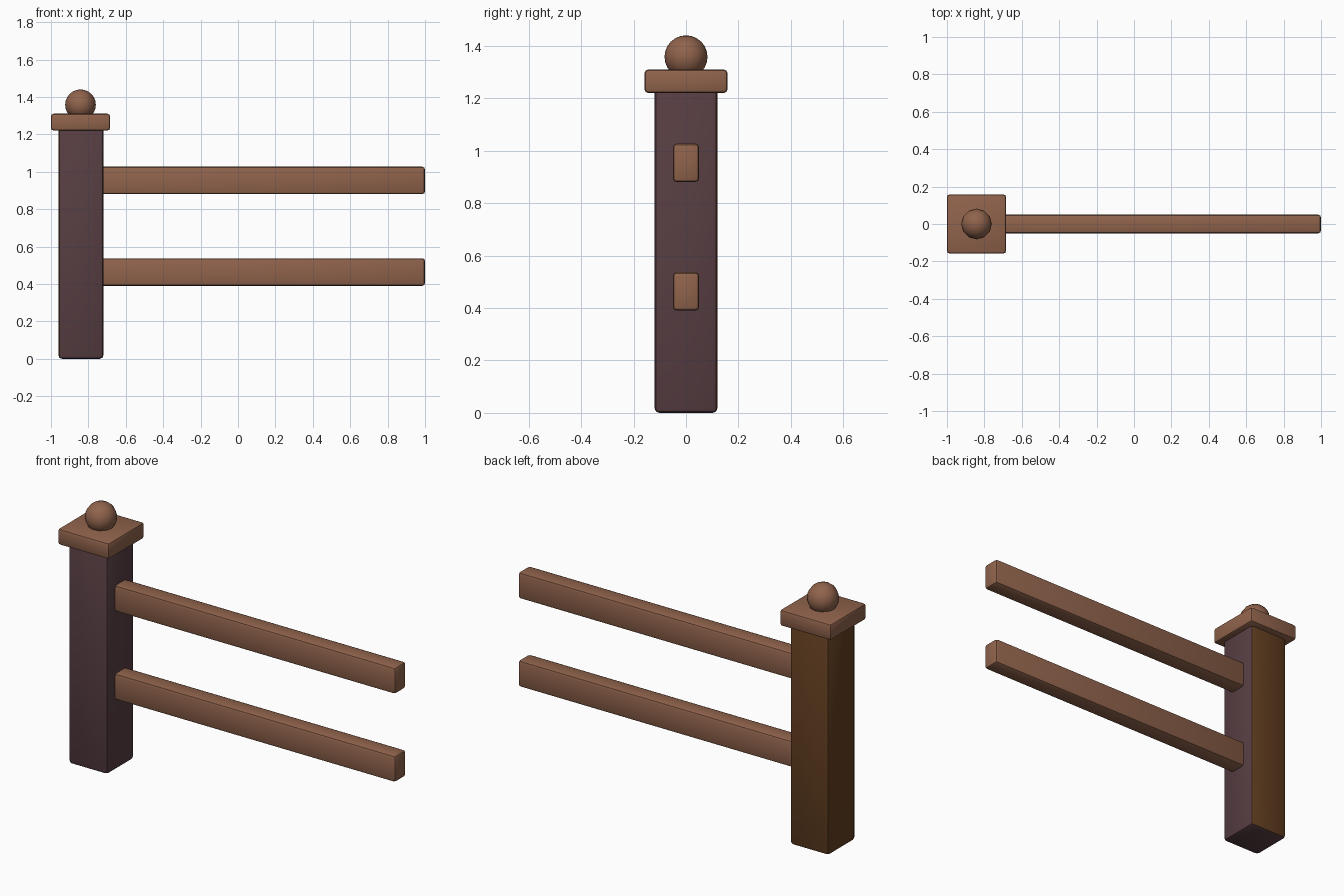
import bpy
import bmesh
from mathutils import Vector

cube = bpy.data.objects.get("Cube")
if cube:
    bpy.data.objects.remove(cube, do_unlink=True)


def material(name, rgb):
    mat = bpy.data.materials.new(name)
    mat.use_nodes = True
    mat.diffuse_color = (*rgb, 1)
    mat.node_tree.nodes["Principled BSDF"].inputs["Base Color"].default_value = (*rgb, 1)
    return mat


light_wood = material("light wood", (0.28, 0.125, 0.072))
plum_wood = material("plum wood", (0.096, 0.048, 0.055))
dark_wood = material("dark wood", (0.125, 0.05, 0.015))


def finish(name, bm, mats, angle):
    mesh = bpy.data.meshes.new(name)
    bm.to_mesh(mesh)
    bm.free()
    for mat in mats:
        mesh.materials.append(mat)
    obj = bpy.data.objects.new(name, mesh)
    bpy.context.collection.objects.link(obj)
    bpy.ops.object.select_all(action="DESELECT")
    obj.select_set(True)
    bpy.context.view_layer.objects.active = obj
    bpy.ops.object.shade_smooth_by_angle(angle=angle)
    return obj


def beam(name, low, high, bevel, mats):
    """Box between two corners with softened edges."""
    low, high = Vector(low), Vector(high)
    bm = bmesh.new()
    bmesh.ops.create_cube(bm, size=1)
    bmesh.ops.scale(bm, vec=high - low, verts=bm.verts)
    bmesh.ops.translate(bm, vec=(low + high) / 2, verts=bm.verts)
    bmesh.ops.bevel(bm, geom=bm.edges[:], offset=bevel, segments=2,
                    profile=0.5, affect="EDGES")
    return finish(name, bm, mats, 0.6)


# Post, with darker back and outer sides
post = beam("post", (-0.96, -0.12, 0), (-0.72, 0.12, 1.24), 0.018,
            [plum_wood, dark_wood])
for face in post.data.polygons:
    n = face.normal
    if max(n.y, -n.x) > 0.6 and abs(n.z) < 0.5:
        face.material_index = 1

# Cap
beam("post_cap", (-1, -0.158, 1.22), (-0.684, 0.158, 1.31), 0.014, [light_wood])

# Ball on the cap
bm = bmesh.new()
bmesh.ops.create_uvsphere(bm, u_segments=12, v_segments=12, radius=0.082)
bmesh.ops.translate(bm, vec=(-0.842, 0, 1.358), verts=bm.verts)
finish("cap_ball", bm, [light_wood], 1.0)

# Rails
for name, base in (("lower_rail", 0.39), ("upper_rail", 0.88)):
    beam(name, (-0.8, -0.05, base), (1, 0.05, base + 0.147), 0.015, [light_wood])
